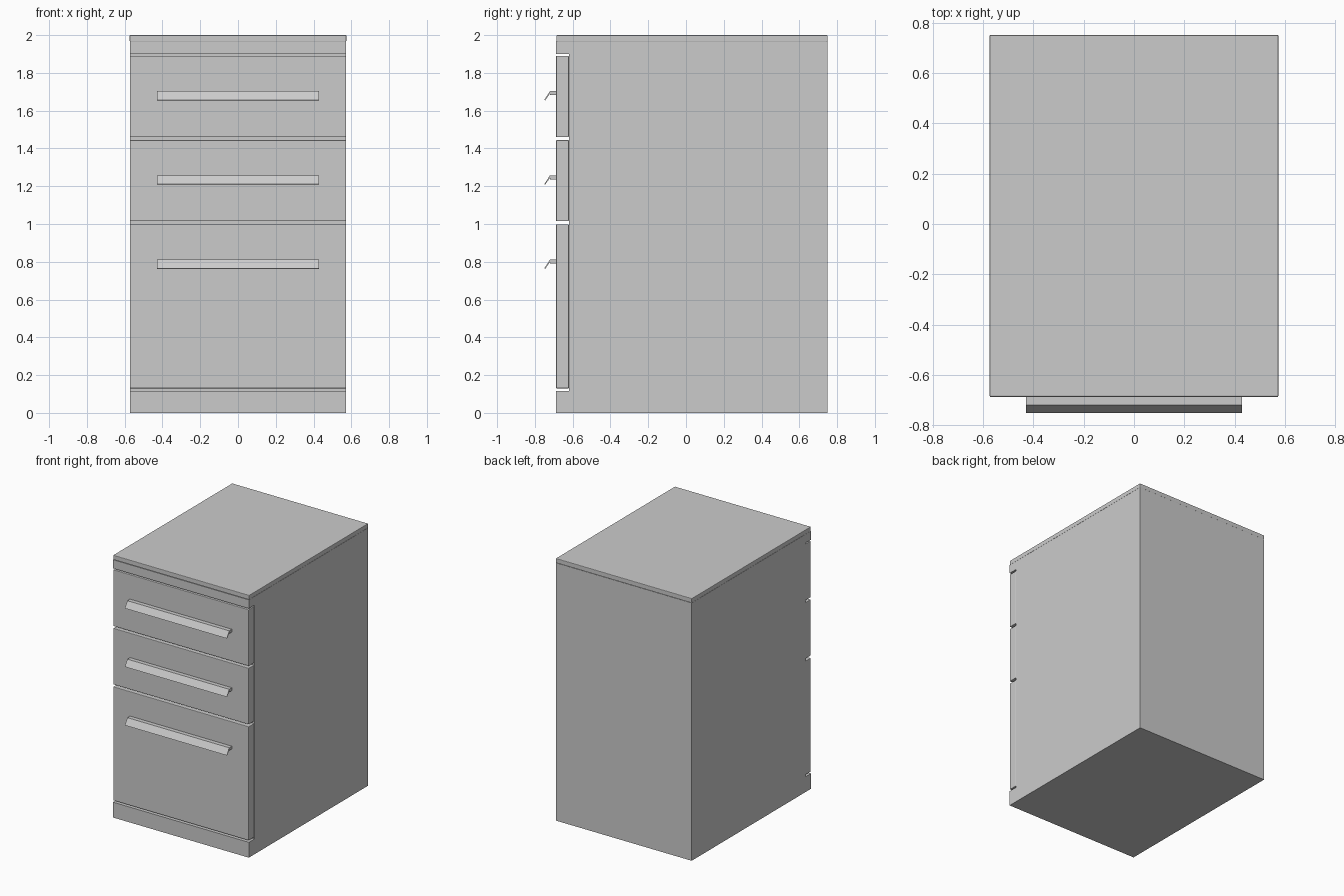
import bpy, bmesh

if "Cube" in bpy.data.objects:
    bpy.data.objects.remove(bpy.data.objects["Cube"])

W = 0.573          # half width
FRONT, FACE, BACK = -0.688, -0.62, 0.75


def extrude_x(name, profile, half, bevel=0.0):
    """Solid made by sweeping a (y, z) profile across the width."""
    bm = bmesh.new()
    left = [bm.verts.new((-half, y, z)) for y, z in profile]
    face = bm.faces.new(left)
    ext = bmesh.ops.extrude_face_region(bm, geom=[face])
    moved = [g for g in ext["geom"] if isinstance(g, bmesh.types.BMVert)]
    bmesh.ops.translate(bm, verts=moved, vec=(2 * half, 0, 0))
    bmesh.ops.recalc_face_normals(bm, faces=bm.faces[:])
    mesh = bpy.data.meshes.new(name)
    bm.to_mesh(mesh)
    bm.free()
    obj = bpy.data.objects.new(name, mesh)
    bpy.context.collection.objects.link(obj)
    if bevel:
        mod = obj.modifiers.new("edge", "BEVEL")
        mod.width = bevel
        mod.segments = 2
    return obj


def slab(name, y0, y1, z0, z1, half=W, bevel=0.0):
    return extrude_x(name, [(y0, z0), (y1, z0), (y1, z1), (y0, z1)], half, bevel)


# Carcass, worktop, and the fixed strips above and below the drawers
slab("carcass", FACE, BACK, 0.0, 1.966)
slab("worktop", FRONT + 0.002, BACK, 1.966, 2.0, W + 0.001, 0.004)
slab("top_rail", FRONT, FACE, 1.9, 1.966)
slab("plinth", FRONT, FACE, 0.0, 0.117)

# Drawer fronts, each with a folded lip handle
drawers = [("top_drawer", 1.46, 1.89), ("middle_drawer", 1.015, 1.444),
           ("file_drawer", 0.13, 0.998)]
for name, z0, z1 in drawers:
    slab(name + "_front", FRONT, FACE, z0, z1, W - 0.001, 0.004)
    h = z1 - 0.186
    lip = [(FRONT + 0.004, h), (-0.720, h), (-0.750, h - 0.047), (-0.745, h - 0.049),
           (-0.719, h - 0.012), (-0.719, h - 0.022), (FRONT + 0.004, h - 0.022)]
    extrude_x(name + "_handle", lip, 0.43)
